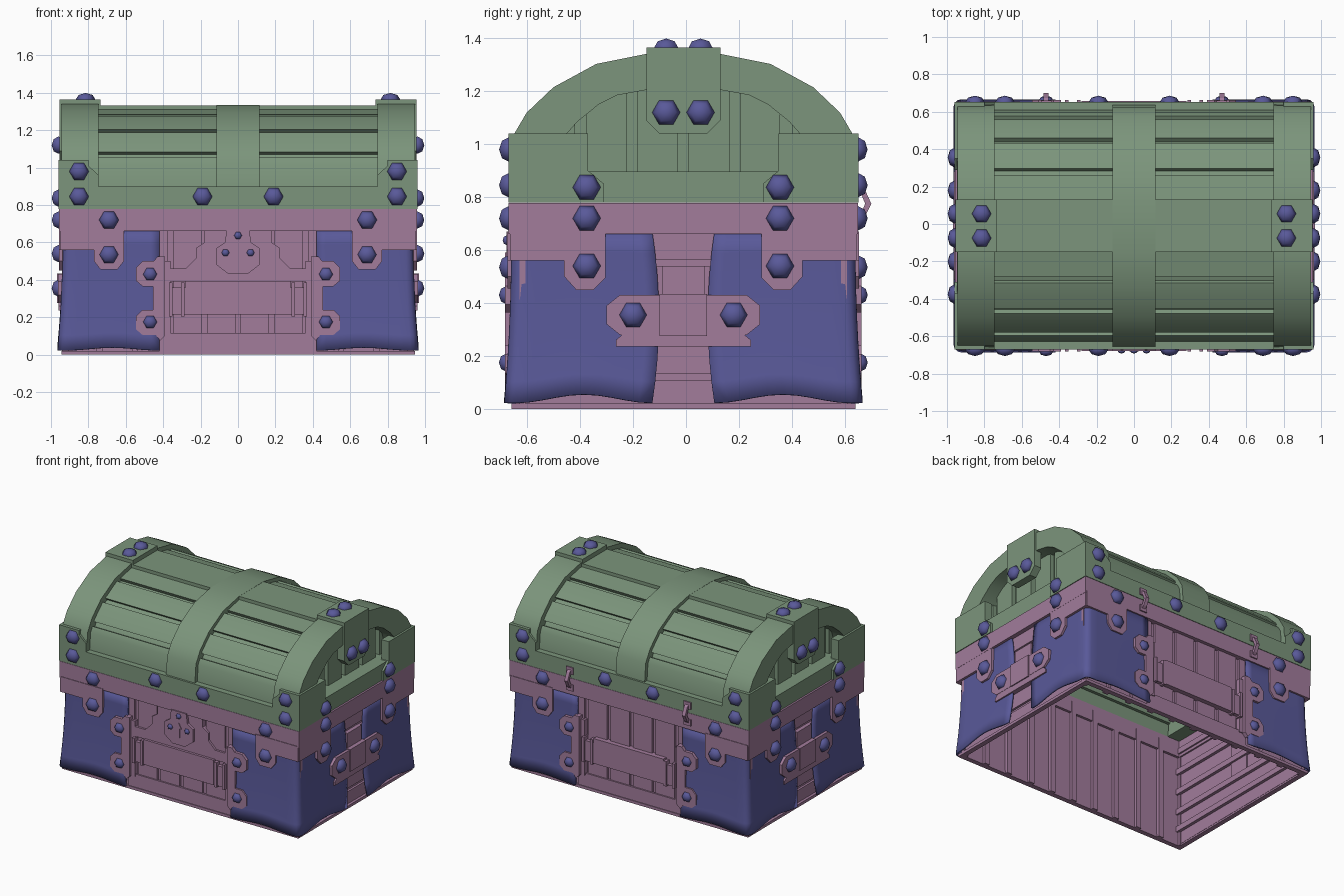
import bpy, bmesh, math
from mathutils import Matrix

if "Cube" in bpy.data.objects:
    bpy.data.objects.remove(bpy.data.objects["Cube"])

Y0 = -0.01                      # body sits slightly forward, hinge loops stick out behind


def material(name, col):
    m = bpy.data.materials.new(name)
    m.diffuse_color = (*col, 1)
    m.use_nodes = True
    m.node_tree.nodes["Principled BSDF"].inputs["Base Color"].default_value = m.diffuse_color
    return m


GREEN = material("lid_green", (0.20, 0.30, 0.20))
PINK = material("base_pink", (0.36, 0.20, 0.33))
BLUE = material("trim_blue", (0.10, 0.10, 0.32))


def finish(bm, name, mat, smooth=None):
    bmesh.ops.recalc_face_normals(bm, faces=bm.faces)
    me = bpy.data.meshes.new(name)
    bm.to_mesh(me)
    bm.free()
    ob = bpy.data.objects.new(name, me)
    ob.location.y = Y0
    me.materials.append(mat)
    bpy.context.collection.objects.link(ob)
    if smooth:
        bpy.ops.object.select_all(action='DESELECT')
        ob.select_set(True)
        bpy.context.view_layer.objects.active = ob
        bpy.ops.object.shade_smooth_by_angle(angle=math.radians(smooth))
    return ob


def prism(bm, pts, axis, a, b):
    """Extrude an outline along x (outline is y,z) or along y (outline is x,z)."""
    rings = [[bm.verts.new((t, u, v) if axis == 'x' else (u, t, v)) for u, v in pts] for t in (a, b)]
    bm.faces.new(rings[0])
    bm.faces.new(rings[1])
    n = len(pts)
    for i in range(n):
        j = (i + 1) % n
        bm.faces.new((rings[0][i], rings[0][j], rings[1][j], rings[1][i]))


def box(bm, x0, x1, y0, y1, z0, z1):
    prism(bm, [(x0, z0), (x1, z0), (x1, z1), (x0, z1)], 'y', y0, y1)


def frame(bm, ex, ey, t, z0, z1):
    for s in (-1, 1):
        box(bm, -ex, ex, s * (ey - t), s * ey, z0, z1)
        box(bm, s * (ex - t), s * ex, -ey + t, ey - t, z0, z1)


def flip(pts, s=-1):
    return [(s * u, v) for u, v in pts]


def sym(half):
    return half + flip(half)[::-1]


def sc(pts, s):
    return [(u * s, 0.78 + (v - 0.78) * s) for u, v in pts]


# ---------------------------------------------------------------- lid
HALF = [(0.648, 0.88), (0.635, 1.03), (0.585, 1.115), (0.485, 1.21), (0.325, 1.297), (0.14, 1.334)]
ARCH = sym(HALF)
KNOTS = HALF[::-1]


def zat(y):
    y = abs(y)
    if y <= 0.14:
        return KNOTS[0][1]
    for (a, za), (b, zb) in zip(KNOTS, KNOTS[1:]):
        if a <= y <= b:
            return za + (zb - za) * (y - a) / (b - a)
    return 0.88


def arch(bm, x0, x1, so, si):
    prism(bm, sc(ARCH, so) + sc(ARCH, si)[::-1], 'x', x0, x1)


bm = bmesh.new()
arch(bm, -0.88, 0.88, 0.915, 0.89)
for s in (-1, 1):
    prism(bm, [(0.6, 0.78)] + sc(ARCH, 0.91) + [(-0.6, 0.78)], 'x', s * 0.80, s * 0.82)
finish(bm, "lid_shell", GREEN, 40)

# curved lid planks, with the raised ridge plank on top
bm = bmesh.new()
for a, b in ((0.14, 0.283), (0.32, 0.46), (0.49, 0.595), (0.612, 0.648)):
    ys = [a] + [k[0] for k in KNOTS if a < k[0] < b] + [b]
    line = [(y, zat(y)) for y in ys]
    for s in (-1, 1):
        prism(bm, flip(sc(line, 0.958) + sc(line, 0.89)[::-1], s), 'x', -0.76, 0.76)
box(bm, -0.76, 0.76, -0.14, 0.14, 1.27, 1.333)
finish(bm, "lid_planks", GREEN, 40)

# upright planks in the lid ends
bm = bmesh.new()
for a, b in ((-0.56, -0.41), (-0.365, -0.215), (-0.175, -0.02), (0.02, 0.175), (0.215, 0.365), (0.41, 0.56)):
    top = [(u, 0.78 + (zat(u) - 0.78) * 0.87) for u in (b, a)]
    for s in (-1, 1):
        prism(bm, [(a, 0.79), (b, 0.79)] + top, 'x', s * 0.805, s * 0.85)
finish(bm, "lid_end_planks", GREEN)

# middle band and end arches
bm = bmesh.new()
arch(bm, -0.115, 0.115, 1.0, 0.90)
INNER = sym([(0.47, 0.95), (0.44, 1.04), (0.40, 1.085), (0.32, 1.15), (0.25, 1.185), (0.14, 1.205)])
for s in (-1, 1):
    arch(bm, s * 0.745, s * 0.90, 1.012, 0.90)
    prism(bm, sc(ARCH, 1.012) + INNER[::-1], 'x', s * 0.81, s * 0.945)
finish(bm, "lid_bands", GREEN, 40)

# lid rim, raised corners, and crown plates
bm = bmesh.new()
rim = [(0.96, 0.78), (0.96, 1.04), (0.80, 1.04), (0.80, 1.01), (0.745, 0.96), (0.745, 0.90)]
corner = [(0.66, 0.78), (0.66, 1.04), (0.36, 1.04), (0.36, 0.90), (0.30, 0.85), (0.30, 0.78)]
for s in (-1, 1):
    prism(bm, sym(rim), 'y', s * 0.605, s * 0.661)
    box(bm, s * 0.81, s * 0.946, -0.64, 0.64, 0.78, 0.897)
    for t in (-1, 1):
        prism(bm, flip(corner, t), 'x', s * 0.90, s * 0.96)
    box(bm, s * 0.735, s * 0.955, -0.14, 0.14, 1.29, 1.365)
    prism(bm, sym([(0.14, 1.365), (0.14, 1.09), (0.09, 1.04)]), 'x', s * 0.90, s * 0.955)
finish(bm, "lid_rim", GREEN)

# ---------------------------------------------------------------- base
# thin plank walls; each groove between planks shows as a ridge inside
bm = bmesh.new()
xs = [-0.92, -0.74, -0.55, -0.36, -0.18, 0, 0.18, 0.36, 0.55, 0.74, 0.92]
zs = [0.0, 0.12, 0.25, 0.40, 0.55, 0.70]
for s in (-1, 1):
    for a, b in zip(xs, xs[1:]):
        box(bm, a + 0.014, b - 0.014, s * 0.618, s * 0.635, 0.0, 0.74)
    for x in xs:
        box(bm, x - 0.02, x + 0.02, s * 0.596, s * 0.619, 0.0, 0.74)
    for a, b in zip(zs, zs[1:]):
        box(bm, s * 0.908, s * 0.925, -0.62, 0.62, a + 0.012, b - 0.012)
        box(bm, s * 0.886, s * 0.909, -0.62, 0.62, b - 0.02, b + 0.02)
    box(bm, -0.42, 0.42, s * 0.63, s * 0.645, 0.0, 0.115)
frame(bm, 0.945, 0.65, 0.035, 0.0, 0.02)
finish(bm, "base_planks", PINK)

# base rim with hanging corner tabs
bm = bmesh.new()
frame(bm, 0.957, 0.66, 0.06, 0.66, 0.778)
ftab = [(0.95, 0.67), (0.95, 0.56), (0.77, 0.56), (0.77, 0.50), (0.735, 0.455), (0.645, 0.455), (0.61, 0.50), (0.61, 0.67)]
stab = [(0.655, 0.67), (0.655, 0.56), (0.45, 0.56), (0.45, 0.50), (0.405, 0.45), (0.34, 0.45), (0.295, 0.495), (0.295, 0.67)]
for s in (-1, 1):
    for t in (-1, 1):
        prism(bm, flip(ftab, t), 'y', s * 0.63, s * 0.664)
        prism(bm, flip(stab, t), 'x', s * 0.92, s * 0.956)
finish(bm, "base_rim", PINK)

# front and back strap with lobed brackets
bm = bmesh.new()
lobes = [(0.39, 0.10), (0.415, 0.075), (0.44, 0.105), (0.51, 0.105), (0.545, 0.135), (0.545, 0.205), (0.51, 0.24),
         (0.455, 0.24), (0.455, 0.365), (0.51, 0.365), (0.545, 0.395), (0.545, 0.465), (0.51, 0.50), (0.45, 0.50),
         (0.43, 0.525), (0.39, 0.525)]
for s in (-1, 1):
    for t in (-1, 1):
        prism(bm, flip(lobes, t), 'y', s * 0.63, s * 0.673)
        box(bm, t * 0.28, t * 0.37, s * 0.62, s * 0.662, 0.215, 0.36)
        for x in (0.295, 0.36):
            box(bm, t * (x - 0.01), t * (x + 0.01), s * 0.62, s * 0.672, 0.205, 0.385)
        box(bm, t * 0.36, t * 0.42, s * 0.62, s * 0.652, 0.10, 0.50)
    box(bm, -0.28, 0.28, s * 0.62, s * 0.668, 0.215, 0.395)
finish(bm, "base_straps", PINK)

# front lock: backing arms, plate and keyhole marker
bm = bmesh.new()
arm = [(0.36, 0.39), (0.36, 0.46), (0.28, 0.46), (0.225, 0.515), (0.225, 0.57), (0.18, 0.60), (0.18, 0.66)]
prism(bm, sym(arm), 'y', -0.62, -0.65)
prism(bm, sym([(0.05, 0.43), (0.115, 0.48), (0.115, 0.57), (0.07, 0.60), (0.06, 0.67)]), 'y', -0.63, -0.668)
prism(bm, sym([(0.012, 0.485), (0.012, 0.55), (0.025, 0.55), (0.004, 0.59)]), 'y', -0.65, -0.673)
finish(bm, "lock_plate", PINK)

# side handles
bm = bmesh.new()
plate = sym([(0.24, 0.28), (0.29, 0.32), (0.29, 0.39), (0.24, 0.43)])
for s in (-1, 1):
    box(bm, s * 0.90, s * 0.938, -0.08, 0.08, 0.28, 0.54)
    prism(bm, plate, 'x', s * 0.91, s * 0.962)
    prism(bm, sym([(0.255, 0.235), (0.255, 0.26), (0.225, 0.285)]), 'x', s * 0.91, s * 0.96)
    box(bm, s * 0.91, s * 0.968, -0.09, 0.09, 0.275, 0.435)
finish(bm, "side_handles", PINK)

# hinge loops at the back
bm = bmesh.new()
for x in (-0.47, 0.47):
    loop = [(0.655, 0.70), (0.685, 0.725), (0.71, 0.775), (0.685, 0.83), (0.655, 0.85),
            (0.655, 0.825), (0.67, 0.815), (0.687, 0.775), (0.67, 0.74), (0.655, 0.725)]
    prism(bm, loop, 'x', x - 0.013, x + 0.013)
    for z0, z1 in ((0.69, 0.735), (0.81, 0.86)):
        box(bm, x - 0.028, x + 0.028, 0.64, 0.669, z0, z1)
finish(bm, "hinge_loops", PINK)

# ---------------------------------------------------------------- cloth corners
bm = bmesh.new()
ROWS, N = 9, 10
for sx in (-1, 1):
    for sy in (-1, 1):
        grid = []
        for r in range(ROWS):
            t = r / (ROWS - 1)
            fl = 0.027 * (1 - t) ** 2.2
            ex, ey, rad = 0.931 + fl, 0.643 + fl, 0.035
            edge = 0.092 + 0.025 * (2 * t - 1) ** 2
            path = [(0.42 + (ex - rad - 0.42) * i / N, ey, 0.022 * i / N) for i in range(N)]
            for k in range(4):
                a = math.pi / 2 * (1 - k / 3)
                path.append((ex - rad + rad * math.cos(a), ey - rad + rad * math.sin(a), 0))
            path += [(ex, ey - rad + (edge - ey + rad) * i / N, 0.034 * i / N) for i in range(1, N + 1)]
            row = []
            for k, (x, y, w) in enumerate(path):
                u = k / N if k < N else max(0, k - N - 3) / N
                zb = 0.022 + (0.015 if k < N else 0.032) * math.sin(math.pi * u) ** 2
                row.append(bm.verts.new((sx * x, sy * y, zb + (0.668 - zb) * t)))
            grid.append(row)
        for p, q in zip(grid, grid[1:]):
            for i in range(len(p) - 1):
                bm.faces.new((p[i], p[i + 1], q[i + 1], q[i]))
cloth = finish(bm, "cloth_corners", BLUE, 40)
mod = cloth.modifiers.new("thickness", 'SOLIDIFY')
mod.thickness, mod.offset = 0.014, 0

# ---------------------------------------------------------------- bolts
bm = bmesh.new()


def bolt(axis, s, pos, r=0.053):
    turn = Matrix.Rotation(math.pi / 2, 4, 'Y' if axis == 'x' else 'X') if axis != 'z' else Matrix()
    spin = Matrix.Rotation(math.radians(0 if axis == 'x' else 30), 4, 'Z')
    flat = Matrix.Diagonal((1, 1, 0.68, 1))
    bmesh.ops.create_uvsphere(bm, u_segments=6, v_segments=4, radius=r,
                              matrix=Matrix.Translation(pos) @ turn @ spin @ flat)


for s in (-1, 1):
    for t in (-1, 1):
        for x, z in ((0.85, 0.98), (0.85, 0.845), (0.19, 0.845), (0.69, 0.72), (0.69, 0.535)):
            bolt('y', s, (t * x, s * 0.660, z))
        for z in (0.43, 0.175):
            bolt('y', s, (t * 0.47, s * 0.670, z), 0.039)
        for y, z in ((0.365, 0.837), (0.365, 0.72), (0.365, 0.54), (0.19, 0.355), (0.065, 1.12)):
            bolt('x', s, (s * 0.96, t * y, z))
        bolt('z', s, (s * 0.815, t * 0.065, 1.363))
for x, z in ((0, 0.637), (-0.067, 0.545), (0.067, 0.545)):
    bolt('y', -1, (x, -0.668, z), 0.021)
finish(bm, "bolts", BLUE, 70)
